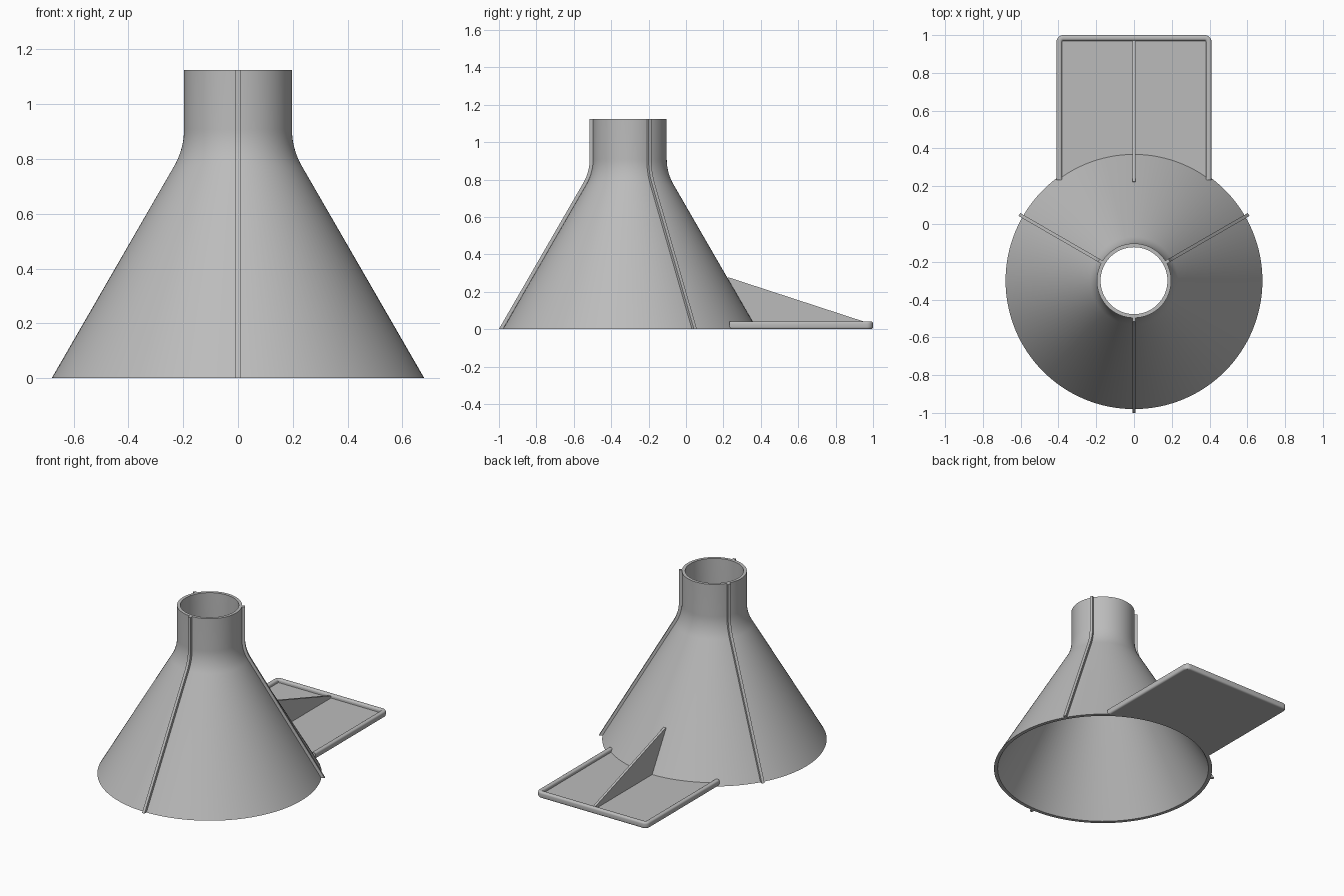
import bpy, bmesh, math

cube = bpy.data.objects.get("Cube")
if cube:
    bpy.data.objects.remove(cube, do_unlink=True)

# One plain grey for the whole moulded piece
grey = bpy.data.materials.new("plain_grey")
grey.use_nodes = True
colour = (0.5, 0.5, 0.5, 1)
grey.diffuse_color = colour
grey.node_tree.nodes["Principled BSDF"].inputs["Base Color"].default_value = colour

AXIS_Y, HEIGHT, BASE_R, NECK_R = -0.3, 1.125, 0.68, 0.197
WALL, SEGMENTS = 0.02, 128
SLOPE = math.radians(30)


def finish(name, bm):
    bmesh.ops.recalc_face_normals(bm, faces=bm.faces)
    mesh = bpy.data.meshes.new(name)
    bm.to_mesh(mesh)
    bm.free()
    mesh.materials.append(grey)
    obj = bpy.data.objects.new(name, mesh)
    bpy.context.collection.objects.link(obj)
    bpy.ops.object.select_all(action='DESELECT')
    obj.select_set(True)
    bpy.context.view_layer.objects.active = obj
    bpy.ops.object.shade_smooth_by_angle(angle=SLOPE)
    return obj


def loft(name, rings, closed=False):
    """Join equal closed rings of points; cap the ends unless the loft closes."""
    bm = bmesh.new()
    rows = [[bm.verts.new(p) for p in ring] for ring in rings]
    n = len(rows[0])
    pairs = list(zip(rows, rows[1:])) + ([(rows[-1], rows[0])] if closed else [])
    for a, b in pairs:
        for i in range(n):
            j = (i + 1) % n
            bm.faces.new((a[i], a[j], b[j], b[i]))
    if not closed:
        bm.faces.new(rows[0])
        bm.faces.new(rows[-1])
    return finish(name, bm)


def prism(name, outline, direction):
    bm = bmesh.new()
    face = bm.faces.new([bm.verts.new(p) for p in outline])
    grown = bmesh.ops.extrude_face_region(bm, geom=[face])["geom"]
    bmesh.ops.translate(bm, vec=direction,
                        verts=[v for v in grown if isinstance(v, bmesh.types.BMVert)])
    return finish(name, bm)


# Funnel side profile: straight cone, filleted shoulder, straight neck
FILLET = 0.27
shoulder_r = NECK_R + FILLET * (1 - math.cos(SLOPE))
shoulder_z = (BASE_R - shoulder_r) / math.tan(SLOPE)
centre_z = shoulder_z + FILLET * math.sin(SLOPE)


def profile(shift):
    """Wall profile moved outward along its normal."""
    points = [(BASE_R + shift / math.cos(SLOPE), 0)]
    for i in range(11):
        a = SLOPE * (1 - i / 10)
        reach = FILLET - shift
        points.append((NECK_R + FILLET - reach * math.cos(a),
                       centre_z - reach * math.sin(a)))
    return points + [(NECK_R + shift, HEIGHT)]


def around(r, z, angle, side=0):
    c, s = math.cos(angle), math.sin(angle)
    return (r * c - side * s, AXIS_Y + r * s + side * c, z)


# Hollow funnel shell
section = profile(0) + profile(-WALL)[::-1]
loft("funnel_shell",
     [[around(r, z, 2 * math.pi * i / SEGMENTS) for r, z in section]
      for i in range(SEGMENTS)], closed=True)

# Three slim ribs running down the outside
RIB_HALF = 0.009
for name, degrees in (("front_rib", -90), ("left_rib", 30), ("right_rib", 150)):
    angle = math.radians(degrees)
    rings = []
    for (r0, z0), (r1, z1) in zip(profile(-WALL / 2), profile(0.018)):
        rings.append([around(r0, z0, angle, -RIB_HALF), around(r1, z1, angle, -RIB_HALF),
                      around(r1, z1, angle, RIB_HALF), around(r0, z0, angle, RIB_HALF)])
    loft(name, rings)

# Flat tray behind the funnel, its near edge following the cone
TRAY_X, TRAY_Y, RAIL_W, RAIL_H = 0.41, 1.0, 0.03, 0.042
plate_x = TRAY_X - RAIL_W / 2
plate_y = TRAY_Y - RAIL_W / 2
join_r = BASE_R - 0.016
spread = math.asin(plate_x / join_r)
edge = []
for i in range(25):
    a = spread * (2 * i / 24 - 1)
    edge.append((join_r * math.sin(a), AXIS_Y + join_r * math.cos(a), 0))
prism("tray_plate", edge + [(plate_x, plate_y, 0), (-plate_x, plate_y, 0)], (0, 0, 0.02))

# Rounded rail round three sides of the tray
CORNER, ROUND = 0.035, 0.012
rail_section = []
for k, (d, z) in enumerate(((RAIL_W - ROUND, RAIL_H - ROUND), (ROUND, RAIL_H - ROUND),
                            (ROUND, ROUND), (RAIL_W - ROUND, ROUND))):
    for i in range(5):
        a = math.pi / 2 * (k + i / 4)
        rail_section.append((d + ROUND * math.cos(a), z + ROUND * math.sin(a)))


def rail_ring(sign, angle, y=None):
    ring = []
    for d, z in rail_section:
        reach = CORNER - d
        x = TRAY_X - CORNER + reach * math.cos(angle)
        ring.append((sign * x, TRAY_Y - CORNER + reach * math.sin(angle) if y is None else y, z))
    return ring


turns = [math.pi / 2 * i / 8 for i in range(9)]
loft("tray_rail",
     [rail_ring(1, 0, 0.232)] + [rail_ring(1, a) for a in turns]
     + [rail_ring(-1, a) for a in reversed(turns)] + [rail_ring(-1, 0, 0.232)])

# Triangular brace between the cone and the tray
FIN = 0.016
prism("tray_brace",
      [(-FIN / 2, y, z) for y, z in ((0.365, 0.01), (0.22, 0.265), (0.225, 0.278),
                                     (0.975, 0.033), (0.975, 0.01))],
      (FIN, 0, 0))
